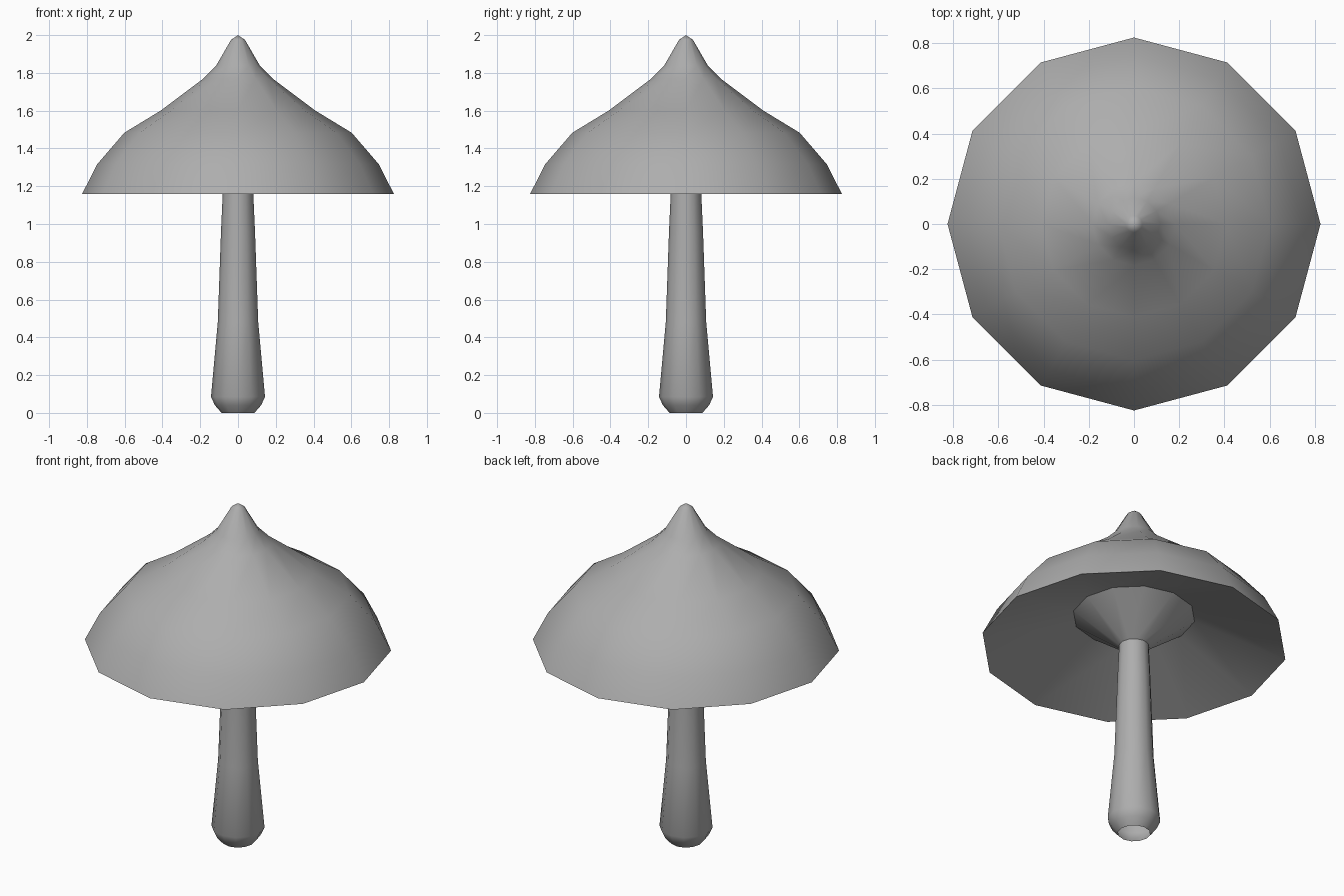
import bpy
import math

cube = bpy.data.objects.get("Cube")
if cube:
    bpy.data.objects.remove(cube, do_unlink=True)

SIDES = 12

# One plain grey for the whole model
grey = bpy.data.materials.new("plain_grey")
grey.use_nodes = True
colour = (0.42, 0.42, 0.42, 1.0)
grey.diffuse_color = colour
grey.node_tree.nodes["Principled BSDF"].inputs["Base Color"].default_value = colour


def lathe(name, profile):
    """Spin (radius, height) points about z; a zero radius becomes a pole."""
    verts, faces, rings = [], [], []
    for r, z in profile:
        count = SIDES if r > 0 else 1
        start = len(verts)
        for i in range(count):
            a = 2 * math.pi * i / SIDES
            verts.append((r * math.cos(a), r * math.sin(a), z))
        rings.append([start + i % count for i in range(SIDES)])
    for low, high in zip(rings, rings[1:]):
        for i in range(SIDES):
            j = (i + 1) % SIDES
            face = [low[i], low[j], high[j], high[i]]
            faces.append(list(dict.fromkeys(face)))
    mesh = bpy.data.meshes.new(name)
    mesh.from_pydata(verts, [], faces)
    mesh.materials.append(grey)
    obj = bpy.data.objects.new(name, mesh)
    bpy.context.collection.objects.link(obj)
    bpy.ops.object.select_all(action='DESELECT')
    obj.select_set(True)
    bpy.context.view_layer.objects.active = obj
    bpy.ops.object.shade_smooth_by_angle(angle=math.radians(50))
    return obj


# Tapered stem, open at the foot
lathe("stem", [(0.087, 0), (0.122, 0.04), (0.143, 0.085), (0.107, 0.48),
               (0.09, 0.96), (0.081, 1.16)])

# Flared collar joining the stem to the underside of the cap
lathe("collar", [(0.081, 1.16), (0.33, 1.345)])

# Cap: sloping underside, rim, then the domed top with a pointed tip
lathe("cap", [(0.33, 1.345), (0.825, 1.16), (0.745, 1.317), (0.602, 1.483),
              (0.41, 1.6), (0.183, 1.77), (0.116, 1.838), (0.037, 1.975),
              (0, 2.0)])
